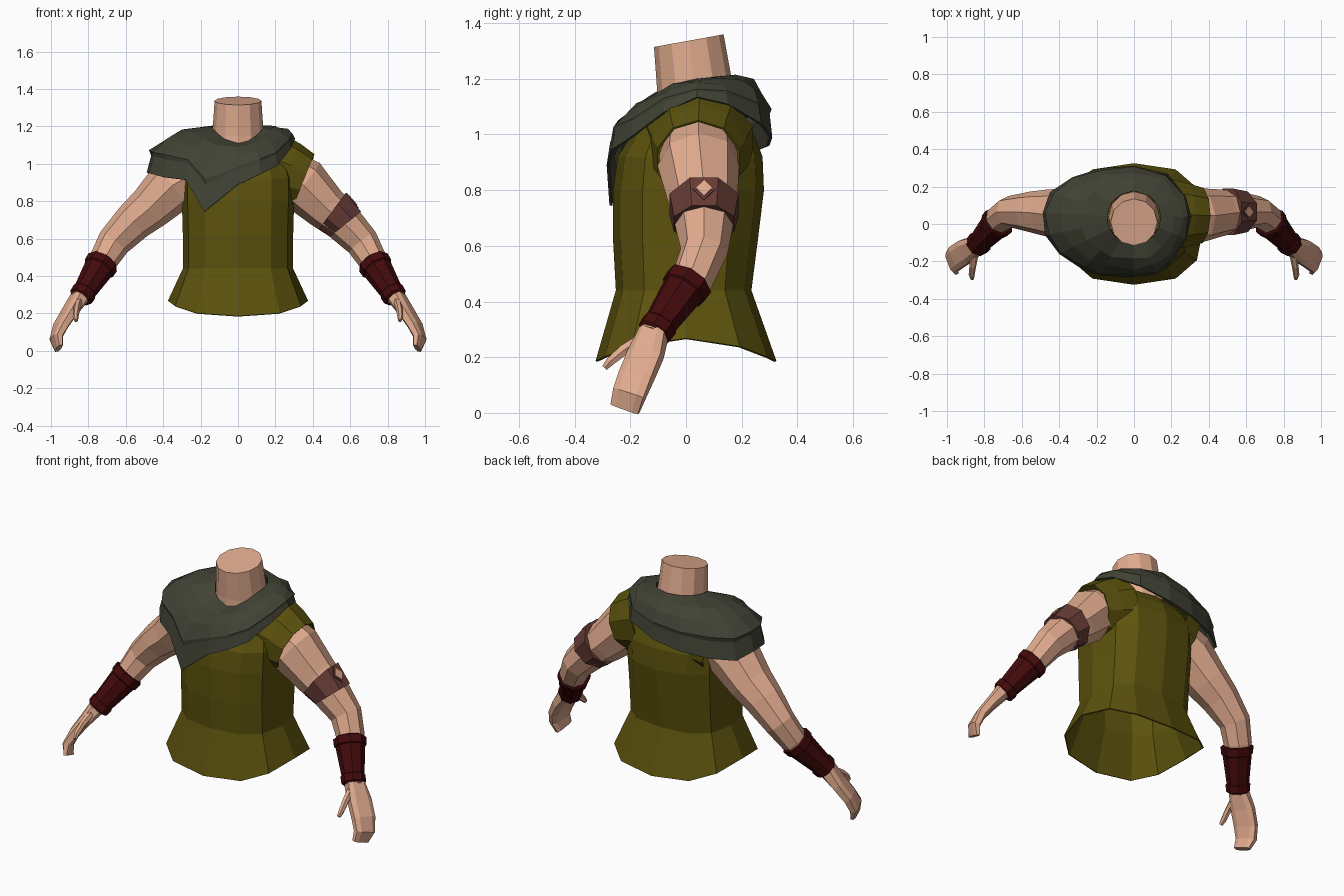
import bpy, bmesh, math
from mathutils import Vector

if "Cube" in bpy.data.objects:
    bpy.data.objects.remove(bpy.data.objects["Cube"])


def material(name, rgb):
    m = bpy.data.materials.new(name)
    m.diffuse_color = (*rgb, 1)
    m.use_nodes = True
    m.node_tree.nodes["Principled BSDF"].inputs["Base Color"].default_value = m.diffuse_color
    return m


SKIN = material("skin", (0.75, 0.405, 0.27))
OLIVE = material("olive_cloth", (0.107, 0.084, 0.004))
CLOAK = material("grey_green_cloth", (0.053, 0.055, 0.035))
OXBLOOD = material("dark_red_leather", (0.057, 0.003, 0.0035))
BROWN = material("brown_leather", (0.135, 0.044, 0.036))


def loft(name, rings, mat, caps=(True, True), thickness=0.0):
    """Skin a list of closed rings with quads."""
    bm = bmesh.new()
    rows = [[bm.verts.new(p) for p in ring] for ring in rings]
    n = len(rows[0])
    for a, b in zip(rows, rows[1:]):
        for i in range(n):
            j = (i + 1) % n
            bm.faces.new((a[i], a[j], b[j], b[i]))
    for row, cap in ((rows[0], caps[0]), (rows[-1], caps[1])):
        if cap:
            bm.faces.new(row)
    bmesh.ops.recalc_face_normals(bm, faces=bm.faces)
    me = bpy.data.meshes.new(name)
    bm.to_mesh(me)
    bm.free()
    me.materials.append(mat)
    ob = bpy.data.objects.new(name, me)
    bpy.context.collection.objects.link(ob)
    if thickness:
        mod = ob.modifiers.new("thickness", "SOLIDIFY")
        mod.thickness = thickness
        mod.offset = -1
    return ob


def power(v, e):
    return math.copysign(abs(v) ** e, v)


def tube_rings(path, n=8, hint=(0, 1, 0), e=1.0, rot=0.0, side=1):
    """Rings along (x, y, z, outward radius, depth radius) points."""
    pts = [Vector(p[:3]) for p in path]
    rings = []
    for k, p in enumerate(path):
        t = (pts[min(k + 1, len(pts) - 1)] - pts[max(k - 1, 0)]).normalized()
        v = Vector(hint)
        v = (v - t * v.dot(t)).normalized()
        u = v.cross(t) * -1
        ring = []
        for i in range(n):
            a = 2 * math.pi * (i + rot) / n
            q = pts[k] + u * p[3] * power(math.cos(a), e) + v * p[4] * power(math.sin(a), e)
            ring.append((q.x * side, q.y, q.z))
        rings.append(ring)
    return rings


# Tunic body: rounded twelve-sided shell, flared and arched at the hem
def tunic_ring(z, hx, front, back, arch=0.0):
    ring = []
    for i in range(12):
        a = 2 * math.pi * i / 12
        c = power(math.cos(a), 0.75)
        y = -c * (front if c > 0 else back)
        ring.append((hx * power(math.sin(a), 0.75), y, z - arch * c * c))
    return ring


body = [(0.44, 0.295, 0.252, 0.235), (0.62, 0.295, 0.262, 0.258), (0.8, 0.3, 0.262, 0.28),
        (0.92, 0.3, 0.245, 0.275), (1.0, 0.28, 0.195, 0.245), (1.07, 0.22, 0.12, 0.19),
        (1.1, 0.13, 0.07, 0.14)]
loft("tunic", [tunic_ring(0.268, 0.375, 0.325, 0.325, 0.082)] + [tunic_ring(*b) for b in body],
     OLIVE, (False, True), 0.008)

# Neck with a sloping cut top
neck = []
for cy, r, z, slope in ((0.035, 0.14, 1.05, 0), (0.035, 0.138, 1.15, 0), (0.01, 0.125, 1.337, 0.18)):
    ang = [2 * math.pi * i / 12 for i in range(12)]
    neck.append([(r * math.sin(a), cy + r * math.cos(a), z + slope * r * math.cos(a)) for a in ang])
loft("neck", neck, SKIN)

# Cowl: draped from the neckline to an uneven hem, pointed at the front
hem = [(-0.18, -0.275, 0.745), (0.0, -0.285, 0.89), (0.12, -0.268, 0.945), (0.21, -0.2, 0.99),
       (0.28, -0.08, 1.08), (0.305, 0.04, 1.135), (0.275, 0.15, 1.11), (0.18, 0.27, 1.04),
       (0.0, 0.31, 0.99), (-0.17, 0.3, 0.96), (-0.33, 0.25, 0.94), (-0.45, 0.17, 0.93),
       (-0.488, 0.06, 0.955), (-0.475, -0.06, 0.95), (-0.4, -0.16, 0.93), (-0.28, -0.24, 0.915)]
cowl = []
for step, t in enumerate((0, 0.28, 0.5, 0.72, 0.76, 1)):
    ring = []
    for i, (x, y, z) in enumerate(hem):
        d = Vector((x, y - 0.03)).normalized()
        ix, iy = d.x * 0.143, 0.035 + d.y * 0.143
        iz = 1.2 - 0.09 * max(0, -d.y) ** 2 + 0.015 * max(0, d.y)
        s, c = math.sin(t * math.pi / 2), 1 - math.cos(t * math.pi / 2)
        fold = (0.01 if (i + step) % 2 else 0) if 0 < step < 4 else 0
        if step == 3:                       # layered lip over the draped shoulder
            fold += 0.012 * max(0, -x) / 0.49
        ring.append((ix + (x - ix) * s + d.x * fold, iy + (y - iy) * s + d.y * fold,
                     iz + (z - iz) * c + fold * 0.6))
    cowl.append(ring)
loft("cowl", cowl, CLOAK, (False, False), 0.01)

# Arms, sleeves, bracers and hands, once for each side
sleeve = [(0.17, 0.05, 0.97, 0.2, 0.2), (0.27, 0.047, 0.937, 0.183, 0.178), (0.352, 0.045, 0.905, 0.157, 0.155)]
arm = [(0.25, 0.045, 0.94, 0.14, 0.14), (0.345, 0.045, 0.89, 0.147, 0.147), (0.47, 0.06, 0.765, 0.12, 0.125),
       (0.56, 0.065, 0.69, 0.106, 0.108), (0.665, 0.065, 0.58, 0.09, 0.085),
       (0.72, 0.025, 0.485, 0.077, 0.078), (0.85, -0.122, 0.28, 0.048, 0.052)]
hand = [(0.845, -0.115, 0.29, 0.045, 0.052), (0.9, -0.145, 0.21, 0.034, 0.068),
        (0.948, -0.177, 0.135, 0.03, 0.068), (0.972, -0.203, 0.07, 0.026, 0.063),
        (0.958, -0.22, 0.014, 0.016, 0.056)]
thumb = [(0.85, -0.145, 0.275, 0.022, 0.022), (0.862, -0.225, 0.225, 0.018, 0.022),
         (0.868, -0.272, 0.185, 0.016, 0.018), (0.865, -0.292, 0.162, 0.01, 0.012)]
top, end = Vector((0.722, 0.016, 0.477)), Vector((0.843, -0.118, 0.282))
bracer = []
for t, r in ((0, 0.082), (0.02, 0.09), (0.18, 0.088), (0.2, 0.08), (0.8, 0.062), (0.82, 0.068),
             (0.97, 0.066), (1, 0.055)):
    bracer.append((*top.lerp(end, t), r, r))

for side, tag in ((1, "left"), (-1, "right")):
    # the right sleeve is short and hidden under the cowl
    part = sleeve if side == 1 else sleeve[:2]
    loft(tag + "_sleeve", tube_rings(part, 10, side=side), OLIVE, (False, False), 0.008)
    loft(tag + "_arm", tube_rings(arm, 8, side=side), SKIN)
    loft(tag + "_bracer", tube_rings(bracer, 8, side=side), OXBLOOD)
    loft(tag + "_hand", tube_rings(hand, 8, (0.3, 1, 0.1), 0.6, 0.5, side), SKIN)
    loft(tag + "_thumb", tube_rings(thumb, 6, (0, 0.5, -1), side=side), SKIN)

# Armband on one arm, wider on its outer side
along = Vector((0.72, 0, -0.69)).normalized()
out = Vector((0.69, 0, 0.72)).normalized()
mid = Vector((0.54, 0.065, 0.713))
band = tube_rings([(*(mid + along * d), r, r + 0.004) for d, r in ((-0.05, 0.13), (0.05, 0.113))], 8, rot=0.5)
for ring, sign in zip(band, (-1, 1)):
    for i, p in enumerate(ring):
        ring[i] = Vector(p) + along * sign * 0.014 * (Vector(p) - mid).dot(out) / 0.11
loft("armband", band, BROWN)

# Diamond ornament with a raised rim, tilted to follow the armband
slant = (along - out * 0.125).normalized()
face = (out + along * 0.125).normalized()
centre = mid - along * 0.012 + out * 0.1135


def diamond(name, size, low, high, mat):
    rings = []
    for h in (low, high):
        c = centre + face * h
        across = Vector((0, 1, 0)) * size
        rings.append([c + slant * size * 1.25, c + across, c - slant * size * 1.25, c - across])
    loft(name, rings, mat)


diamond("diamond_rim", 0.041, -0.003, 0.004, BROWN)
diamond("diamond_inlay", 0.029, 0.0, 0.008, SKIN)
